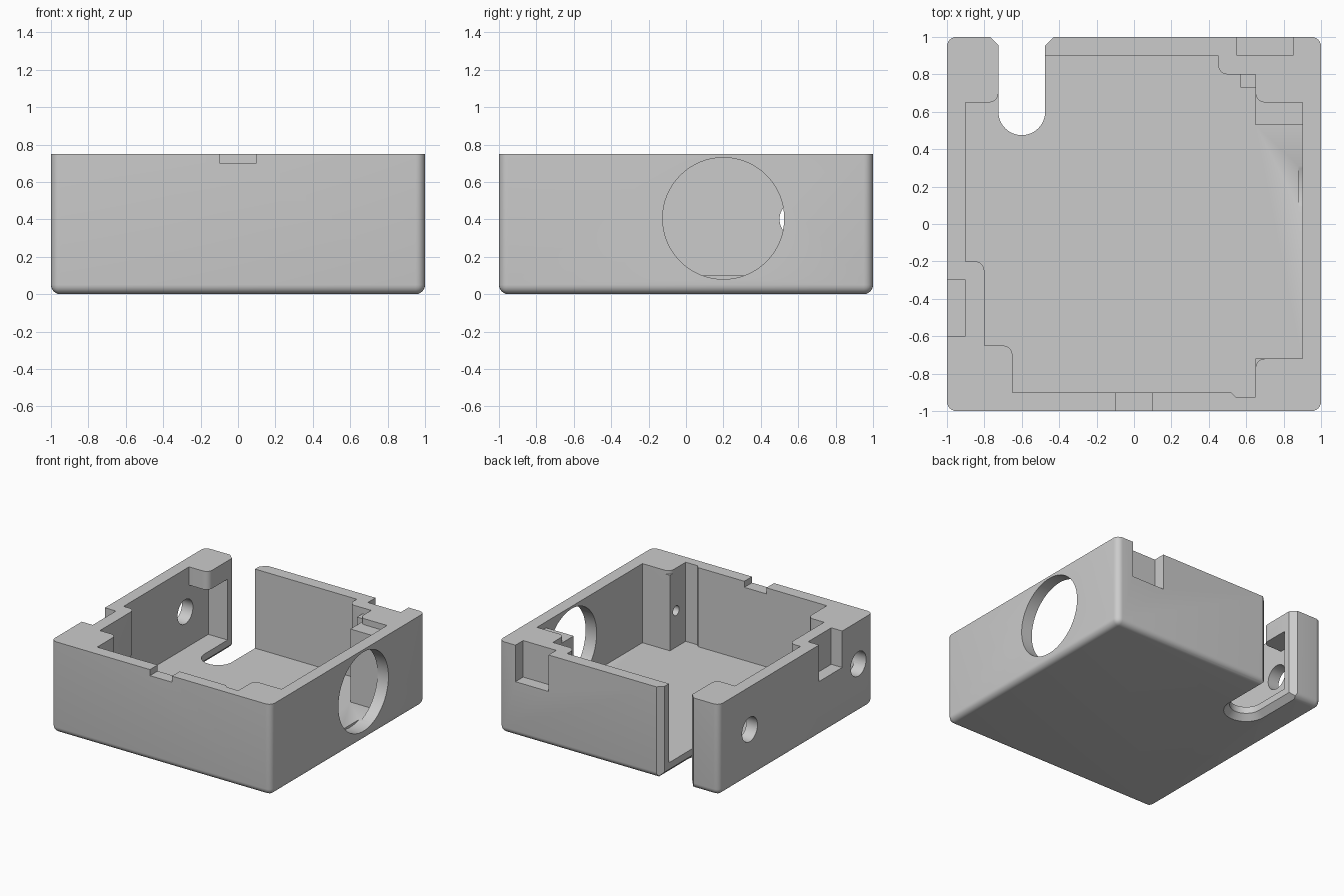
import bpy
import bmesh
from math import sin, cos, pi, radians
from mathutils import Matrix, Vector

if "Cube" in bpy.data.objects:
    bpy.data.objects.remove(bpy.data.objects["Cube"], do_unlink=True)

# One grey plastic for the whole housing
grey = bpy.data.materials.new("grey_plastic")
grey.use_nodes = True
COLOUR = (0.6, 0.6, 0.6, 1)
grey.diffuse_color = COLOUR
grey.node_tree.nodes["Principled BSDF"].inputs["Base Color"].default_value = COLOUR


def make_object(name, bm):
    bmesh.ops.recalc_face_normals(bm, faces=bm.faces[:])
    mesh = bpy.data.meshes.new(name)
    bm.to_mesh(mesh)
    bm.free()
    mesh.materials.append(grey)
    obj = bpy.data.objects.new(name, mesh)
    bpy.context.collection.objects.link(obj)
    return obj


def box(name, x, y, z, radius=0, rounded=lambda a, b: True):
    """Box from axis ranges; edges chosen by the rule are rounded."""
    bm = bmesh.new()
    bmesh.ops.create_cube(bm, size=1)
    for v in bm.verts:
        v.co = Vector([r[0] if c < 0 else r[1] for c, r in zip(v.co, (x, y, z))])
    if radius:
        edges = [e for e in bm.edges if rounded(e.verts[0].co, e.verts[1].co)]
        bmesh.ops.bevel(bm, geom=edges, offset=radius, segments=6,
                        profile=0.5, affect='EDGES')
    return make_object(name, bm)


def loft(name, rings):
    """Closed solid through matching rings of 3D points."""
    bm = bmesh.new()
    loops = [[bm.verts.new(p) for p in ring] for ring in rings]
    n = len(loops[0])
    for low, high in zip(loops, loops[1:]):
        for i in range(n):
            j = (i + 1) % n
            bm.faces.new((low[i], low[j], high[j], high[i]))
    bm.faces.new(loops[0][::-1])
    bm.faces.new(loops[-1])
    return make_object(name, bm)


def bore(name, x, y, z, radius):
    """Cylinder running along x."""
    bm = bmesh.new()
    bmesh.ops.create_cone(bm, cap_ends=True, segments=64, radius1=radius,
                          radius2=radius, depth=x[1] - x[0])
    bm.transform(Matrix.Translation((sum(x) / 2, y, z)) @ Matrix.Rotation(pi / 2, 4, 'Y'))
    return make_object(name, bm)


def upright(a, b):
    return abs(a.z - b.z) > 0.1


def outer_edges(a, b):
    return upright(a, b) or a.z + b.z < 0.1


def combine(target, tool, operation):
    mod = target.modifiers.new(tool.name, 'BOOLEAN')
    mod.operation = operation
    mod.solver = 'EXACT'
    mod.object = tool
    bpy.context.view_layer.objects.active = target
    bpy.ops.object.modifier_apply(modifier=mod.name)
    bpy.data.objects.remove(tool, do_unlink=True)


# Open tray: rounded sides and base, crisp rim
TOP = 0.75
ABOVE = 0.85
housing = box("housing", (-1, 1), (-1, 1), (0, TOP), 0.05, outer_edges)
combine(housing, box("cavity", (-0.9, 0.9), (-0.9, 0.9), (0.1, ABOVE)), 'DIFFERENCE')

# Corner blocks under the rim, columns and pocket housings
additions = [
    box("back_right_block", (-0.95, -0.725), (0.65, 0.95), (0.6, ABOVE), 0.05, upright),
    box("front_right_block", (-0.95, -0.65), (-0.95, -0.65), (0.6, ABOVE), 0.05, upright),
    box("back_left_block", (0.65, 0.95), (0.65, 0.95), (0.6, ABOVE), 0.05, upright),
    box("front_left_block", (0.65, 0.95), (-0.95, -0.72), (0.6, ABOVE), 0.05, upright),
    box("front_left_column", (0.65, 0.95), (-0.95, -0.72), (0.05, 0.72)),
    box("back_left_column", (0.65, 0.95), (0.53, 0.95), (0.05, 0.7)),
    box("back_left_rib", (0.57, 0.94), (0.73, 0.94), (0.06, 0.7)),
    box("side_pocket_housing", (-0.95, -0.8), (-0.7, -0.2), (0.35, 0.9), 0.05),
    box("back_pocket_housing", (0.45, 0.95), (0.8, 0.95), (0.35, 0.9), 0.05),
]
for part in additions:
    combine(housing, part, 'UNION')


# Cable slot: round end, chamfered underneath and at its mouth
def slot_ring(z, grow):
    r = 0.125 + grow
    arc = [(-0.6 + r * cos(pi + pi * i / 24), 0.6 + r * sin(pi + pi * i / 24), z)
           for i in range(25)]
    return arc + [(-0.6 + r, 1.2, z), (-0.6 - r, 1.2, z)]


slot = loft("cable_slot", [slot_ring(-0.05, 0.095), slot_ring(0.045, 0), slot_ring(0.9, 0)])
mouth = [(-0.725, 0.955), (-0.475, 0.955), (-0.33, 1.1), (-0.87, 1.1)]
slot_mouth = loft("slot_mouth", [[(x, y, z) for x, y in mouth] for z in (-0.1, 0.9)])

# Shallow groove in the front wall beside the column
groove = [(0.52, -0.9), (0.545, -0.925), (0.65, -0.925), (0.65, -0.85), (0.52, -0.85)]
wall_groove = loft("wall_groove", [[(x, y, z) for x, y in groove] for z in (0.1, ABOVE)])

# Rim trim, latch pockets, openings and bores
cuts = [
    box("rim_trim", (-1.2, 1.2), (-1.2, 1.2), (TOP, 1.2)),
    slot, slot_mouth, wall_groove,
    box("front_notch", (-0.1, 0.1), (-1.1, -0.9), (0.7, ABOVE)),
    box("side_pocket", (-1.1, -0.9), (-0.6, -0.3), (0.45, ABOVE)),
    box("back_pocket", (0.55, 0.85), (0.9, 1.1), (0.45, ABOVE)),
    bore("large_opening", (0.88, 1.1), 0.2, 0.405, 0.325),
    bore("small_opening", (0.87, 1.12), -0.1, 0.405, 0.18),
    bore("side_hole_back", (-1.1, -0.85), 0.6, 0.4, 0.1),
    bore("side_hole_front", (-1.1, -0.85), -0.81, 0.4, 0.1),
    bore("column_hole", (0.6, 0.8), -0.8, 0.4, 0.04),
]
for cutter in cuts:
    combine(housing, cutter, 'DIFFERENCE')

# Smooth curves, sharp edges
bpy.ops.object.select_all(action='DESELECT')
housing.select_set(True)
bpy.context.view_layer.objects.active = housing
bpy.ops.object.shade_smooth_by_angle(angle=radians(30))
